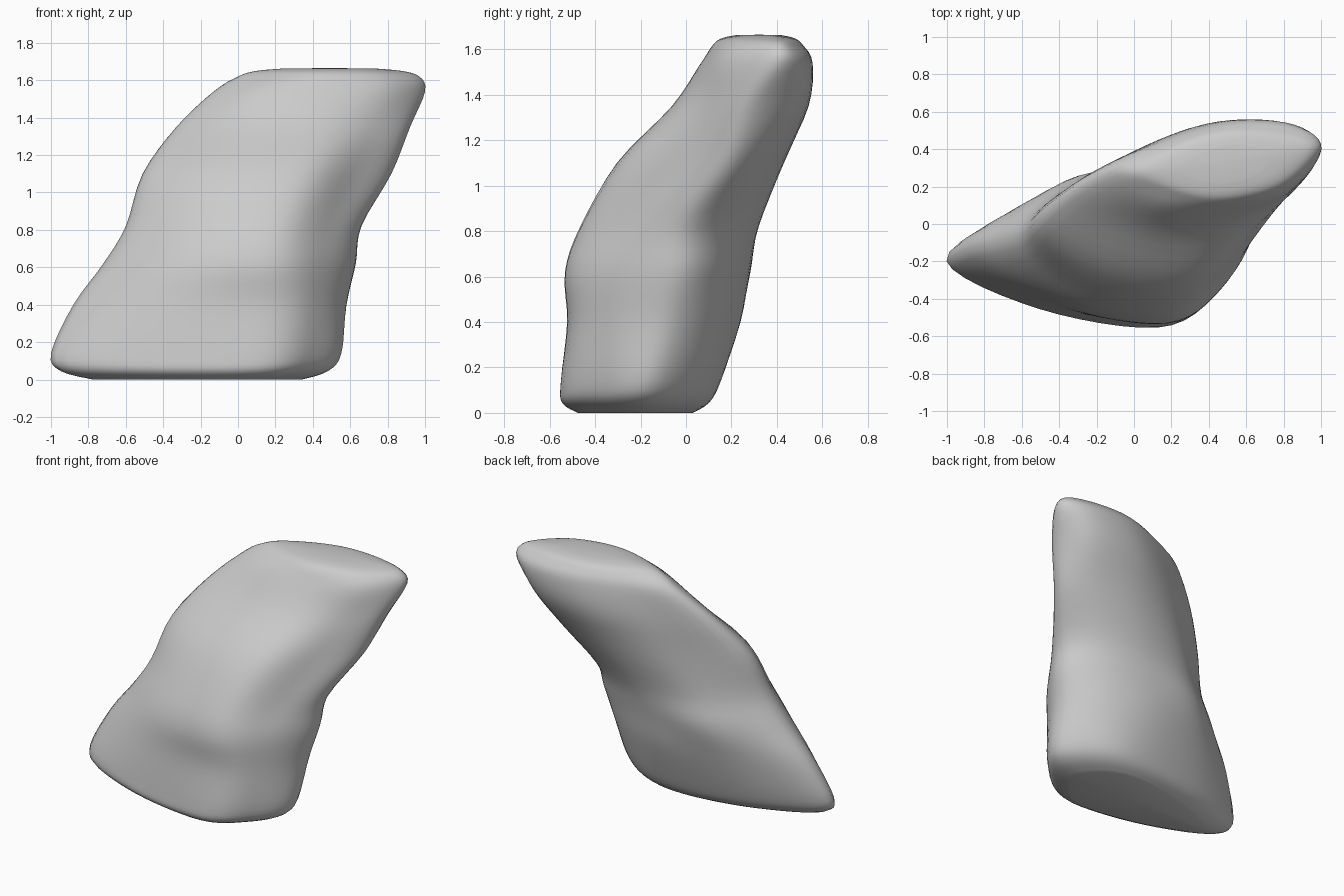
import bpy, bmesh
from mathutils import Vector

if "Cube" in bpy.data.objects:
    bpy.data.objects.remove(bpy.data.objects["Cube"])

# Cross-sections of the leaning boulder: height, then 8 points from the left tip round the front
SECTIONS = [
    (0.14, [(-1, -.19), (-.5, -.45), (.14, -.55), (.43, -.38), (.55, -.14), (.31, .1), (-.05, .15), (-.6, .04)]),
    (0.40, [(-.88, -.13), (-.42, -.44), (.17, -.52), (.45, -.36), (.58, -.08), (.39, .15), (0, .24), (-.5, .14)]),
    (0.62, [(-.72, -.09), (-.34, -.43), (.18, -.53), (.47, -.34), (.63, -.03), (.43, .19), (.05, .28), (-.37, .23)]),
    (0.82, [(-.6, -.06), (-.26, -.37), (.22, -.46), (.51, -.24), (.66, .01), (.5, .23), (.15, .32), (-.28, .24)]),
    (1.10, [(-.51, .03), (-.15, -.24), (.34, -.29), (.65, -.03), (.82, .19), (.66, .37), (.3, .43), (-.12, .32)]),
    (1.35, [(-.33, .17), (.02, -.03), (.44, -.05), (.75, .1), (.92, .28), (.79, .5), (.4, .53), (0, .39)]),
    (1.54, [(-.13, .28), (.1, .1), (.45, .07), (.8, .16), (1, .39), (.86, .53), (.5, .55), (.14, .44)]),
    (1.62, [(0, .28), (.2, .16), (.47, .12), (.78, .2), (.97, .4), (.82, .49), (.5, .51), (.2, .42)]),
]


def catmull(a, b, c, d, t):
    return 0.5 * (2 * b + (c - a) * t + (2 * a - 5 * b + 4 * c - d) * t * t
                  + (3 * b - a - 3 * c + d) * t ** 3)


def scaled(ring, s, z, dx=0, dy=0):
    mid = sum(ring, Vector()) / len(ring)
    return [Vector((mid.x + (p.x - mid.x) * s + dx, mid.y + (p.y - mid.y) * s + dy, z)) for p in ring]


# Rounded shoulders towards the flat bottom and top
rings = [[Vector((x, y, z)) for x, y in pts] for z, pts in SECTIONS]
low, high = rings[0], rings[-1]
rings = ([scaled(low, .72, 0, -.03, -.03), scaled(low, .92, .045, -.02, -.025)] + rings
         + [scaled(high, .8, 1.65), scaled(high, .5, 1.663)])

# Smooth each section, then smooth upwards between sections
STEPS_AROUND, STEPS_UP = 6, 4
loops = []
for r in rings:
    n = len(r)
    loops.append([catmull(r[i - 1], r[i], r[(i + 1) % n], r[(i + 2) % n], k / STEPS_AROUND)
                  for i in range(n) for k in range(STEPS_AROUND)])
levels = []
last = len(loops) - 1
for i in range(last):
    quad = (loops[max(i - 1, 0)], loops[i], loops[i + 1], loops[min(i + 2, last)])
    for k in range(STEPS_UP):
        levels.append([catmull(*p, k / STEPS_UP) for p in zip(*quad)])
levels.append(loops[-1])

# Skin the boulder and close both ends
bm = bmesh.new()
grid = [[bm.verts.new((p.x, p.y, max(p.z, 0))) for p in lv] for lv in levels]
for a, b in zip(grid, grid[1:]):
    n = len(a)
    for j in range(n):
        bm.faces.new((a[j], a[(j + 1) % n], b[(j + 1) % n], b[j]))
for ring, z in ((grid[0], 0), (grid[-1], 1.665)):
    mid = sum((v.co for v in ring), Vector()) / len(ring)
    centre = bm.verts.new((mid.x, mid.y, z))
    for j in range(len(ring)):
        bm.faces.new((ring[j], ring[(j + 1) % len(ring)], centre))
bmesh.ops.recalc_face_normals(bm, faces=bm.faces)
for f in bm.faces:
    f.smooth = True
mesh = bpy.data.meshes.new("boulder")
bm.to_mesh(mesh)
bm.free()
boulder = bpy.data.objects.new("boulder", mesh)
bpy.context.collection.objects.link(boulder)
